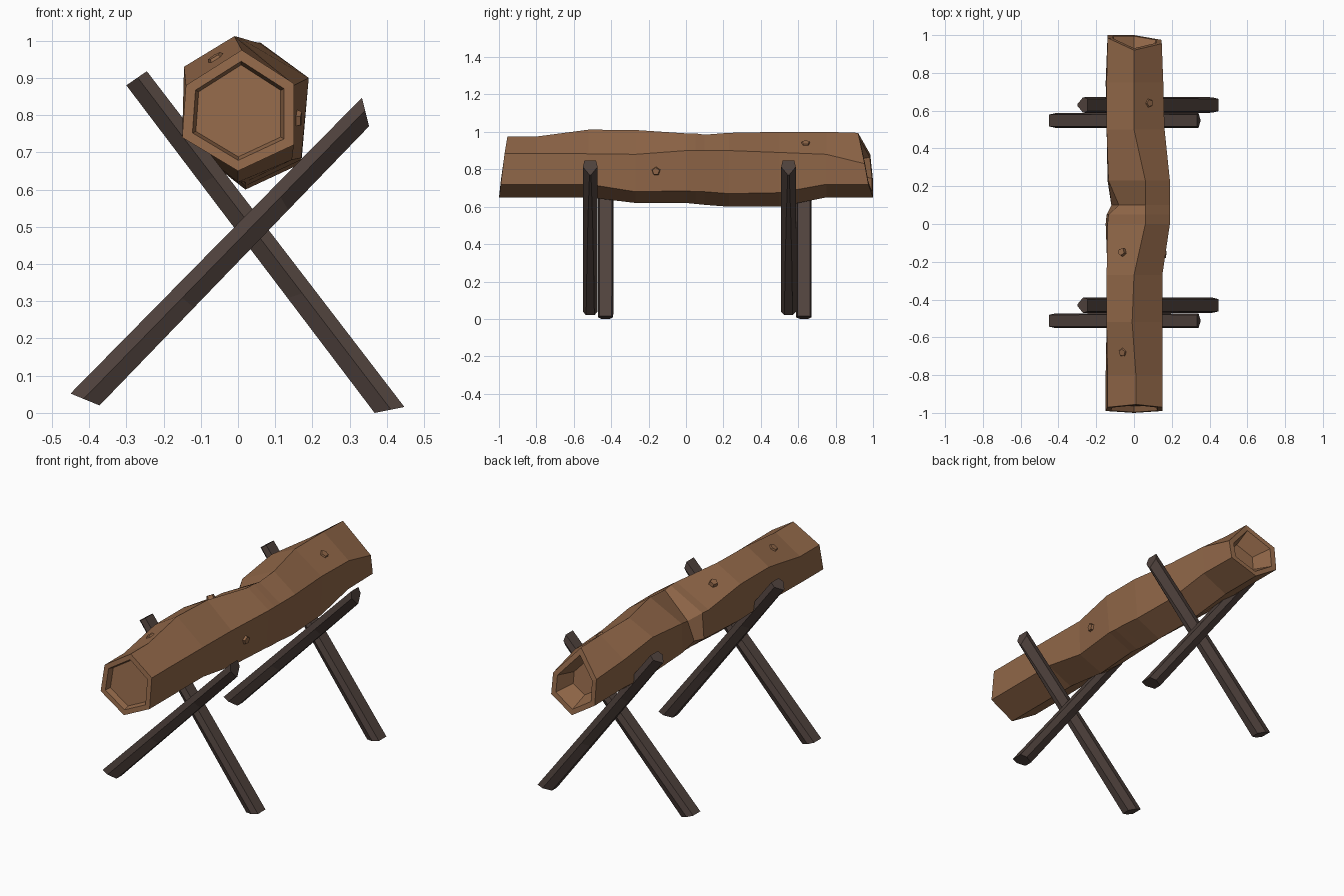
import bpy, bmesh
from mathutils import Vector, Matrix
from mathutils.bvhtree import BVHTree

if "Cube" in bpy.data.objects:
    bpy.data.objects.remove(bpy.data.objects["Cube"])


def material(name, color):
    m = bpy.data.materials.new(name)
    m.diffuse_color = (*color, 1)
    m.use_nodes = True
    m.node_tree.nodes["Principled BSDF"].inputs["Base Color"].default_value = m.diffuse_color
    return m


BARK = material("log wood", (0.28, 0.135, 0.065))
DARK = material("leg wood", (0.08, 0.055, 0.047))


def finish(bm, name, mat):
    bmesh.ops.recalc_face_normals(bm, faces=bm.faces)
    me = bpy.data.meshes.new(name)
    bm.to_mesh(me)
    bm.free()
    me.materials.append(mat)
    ob = bpy.data.objects.new(name, me)
    bpy.context.collection.objects.link(ob)
    return ob


def loft(rings):
    """Skin a list of point rings and cap both ends."""
    bm = bmesh.new()
    loops = [[bm.verts.new(p) for p in r] for r in rings]
    n = len(loops[0])
    for a, b in zip(loops, loops[1:]):
        for i in range(n):
            j = (i + 1) % n
            bm.faces.new((a[i], a[j], b[j], b[i]))
    bm.faces.new(loops[0])
    bm.faces.new(loops[-1])
    bmesh.ops.recalc_face_normals(bm, faces=bm.faces)
    return bm


def inset_ring(ring, scale, dy):
    c = sum(ring, Vector()) / len(ring)
    return [c + (p - c) * scale + Vector((0, dy, 0)) for p in ring]


# Log sections: y, then (x, z) of top, upper right, lower right, bottom, lower left, upper left
sections = [
    (-0.80, (.01, .975), (.15, .885), (.15, .72), (0, .65), (-.15, .74), (-.14, .88)),
    (-0.52, (-.01, 1.012), (.15, .883), (.15, .72), (0, .65), (-.145, .74), (-.145, .93)),
    (-0.27, (0, 1.01), (.15, .88), (.145, .68), (0, .62), (-.14, .73), (-.145, .93)),
    (0.00, (.06, .992), (.19, .90), (.17, .685), (.02, .62), (-.15, .75), (-.14, .89)),
    (0.05, (.06, .992), (.19, .90), (.17, .68), (.02, .615), (-.145, .75), (-.135, .89)),
    (0.10, (.06, .985), (.19, .90), (.17, .68), (.02, .61), (-.12, .75), (-.08, .85)),
    (0.23, (.06, .995), (.19, .90), (.17, .67), (.02, .60), (-.14, .74), (-.135, .90)),
    (0.50, (0, 1.0), (.162, .89), (.16, .675), (.02, .60), (-.145, .73), (-.145, .93)),
    (0.75, (0, 1.0), (.155, .88), (.15, .72), (0, .65), (-.15, .75), (-.145, .90)),
]
front_y = (-.955, -.97, -.99, -1, -.99, -.97)
back_y = (.92, .955, .975, 1.0, 1.0, .985)
back_xz = ((0, .995), (.147, .83), (.145, .72), (0, .65), (-.14, .74), (-.14, .88))

front = [Vector((x, y, z)) for y, (x, z) in zip(front_y, sections[0][1:])]
back = [Vector((x, y, z)) for y, (x, z) in zip(back_y, back_xz)]
rings = [inset_ring(front, .76, .03), inset_ring(front, .82, 0), front]
rings += [[Vector((x, s[0], z)) for x, z in s[1:]] for s in sections]
rings += [back, inset_ring(back, .8, 0), inset_ring(back, .55, -.1)]
log_bm = loft(rings)
tree = BVHTree.FromBMesh(log_bm)
finish(log_bm, "log", BARK)

# Small branch stubs sitting on the bark: start point, ray direction, height
stubs = [
    ((-.06, -.15, 2), (0, 0, -1), .02),
    ((-.06, -.68, 2), (0, 0, -1), .008),
    ((.08, .64, 2), (0, 0, -1), .008),
    ((1, -.16, .79), (-1, 0, 0), .012),
]
for k, (start, ray, h) in enumerate(stubs):
    hit, normal, _, _ = tree.ray_cast(Vector(start), Vector(ray))
    bm = bmesh.new()
    bmesh.ops.create_cone(bm, cap_ends=True, segments=5, radius1=.028, radius2=.02, depth=h * 2)
    bm.transform(Matrix.Translation(hit) @ normal.to_track_quat('Z', 'Y').to_matrix().to_4x4())
    finish(bm, f"branch_stub_{k + 1}", BARK)


# Legs: six-sided poles, flat on the upper side and narrowing to a ridge below
def leg(name, y, foot, top, half):
    stations = []
    for t, ridge in ((0, .022), (.35, .018), (.7, .012), (1, .004)):
        hi = Vector(foot[0]).lerp(Vector(top[0]), t)
        lo = Vector(foot[1]).lerp(Vector(top[1]), t)
        mid = hi.lerp(lo, .45)
        w = half * (1 if t in (0, 1) else 1.02)
        stations.append([Vector((p[0], y + s, p[1])) for p, s in (
            (hi, -w * .8), (hi, w * .8), (mid, w), (lo, ridge), (lo, -ridge), (mid, -w))])
    finish(loft(stations), name, DARK)


for side, dy in (("front", 0), ("back", 1.06)):
    leg(side + "_leg_rising_right", -.512 + dy,
        ((-.45, .052), (-.372, .02)), ((.333, .847), (.352, .77)), .039)
    leg(side + "_leg_rising_left", -.43 + dy,
        ((.447, .016), (.367, 0)), ((-.245, .918), (-.3, .88)), .041)
